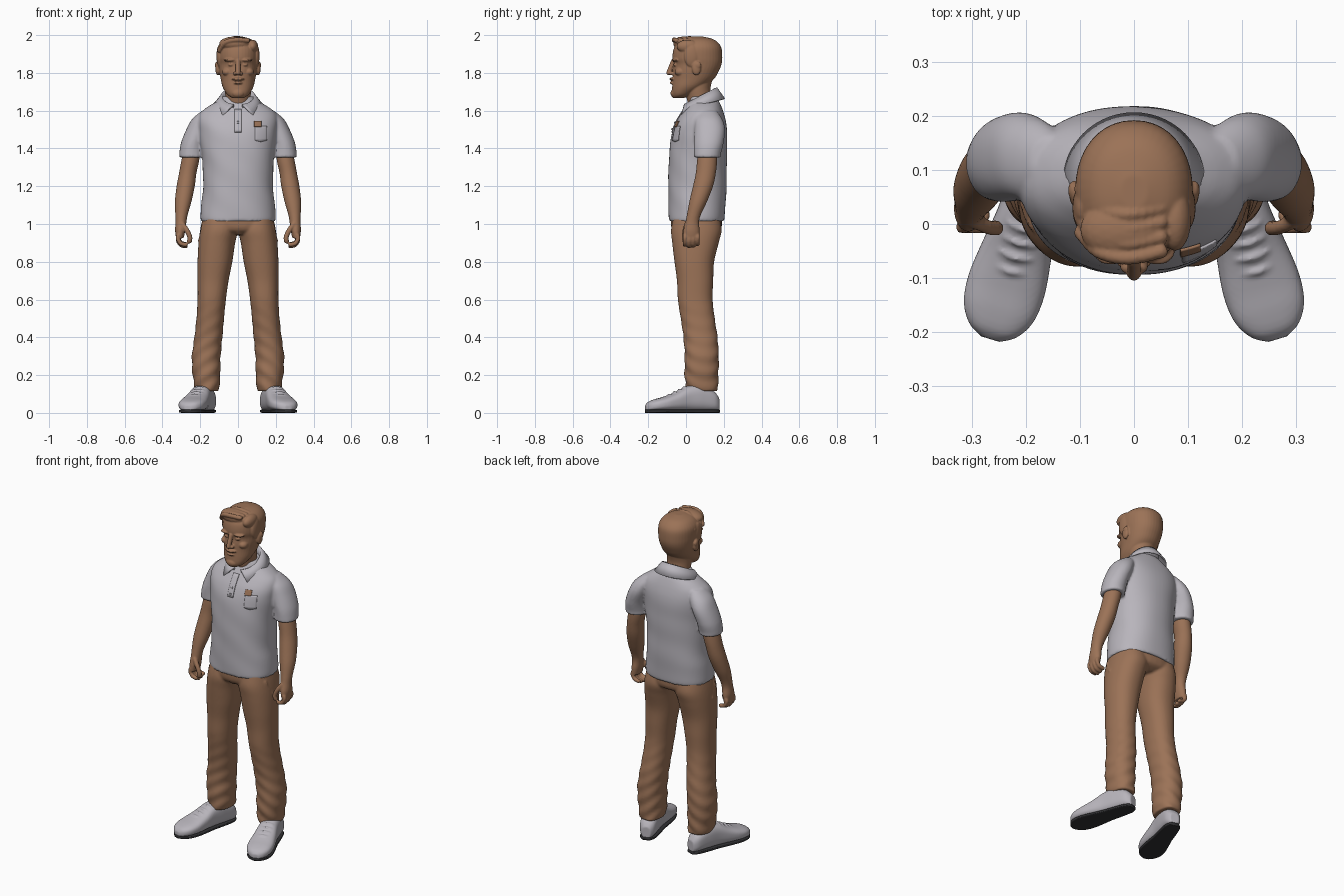
import bpy, bmesh
from math import sin, cos, pi, atan2, radians
from mathutils import Matrix, Vector

cube = bpy.data.objects.get("Cube")
if cube:
    bpy.data.objects.remove(cube)


def material(name, color):
    mat = bpy.data.materials.new(name)
    mat.use_nodes = True
    mat.diffuse_color = (*color, 1)
    node = mat.node_tree.nodes["Principled BSDF"]
    node.inputs["Base Color"].default_value = (*color, 1)
    node.inputs["Roughness"].default_value = 0.8
    return mat


BROWN = material("warm brown", (0.33, 0.17, 0.095))
GREY = material("light grey", (0.48, 0.46, 0.50))
DARK = material("dark sole", (0.03, 0.03, 0.033))


def spline(p, q, r, s, t):
    """Catmull-Rom blend between q and r."""
    return tuple(0.5 * (2 * b + (c - a) * t + (2 * a - 5 * b + 4 * c - d) * t * t
                        + (3 * b - a - 3 * c + d) * t ** 3)
                 for a, b, c, d in zip(p, q, r, s))


def resample(rings, steps=6):
    out = []
    for i in range(len(rings) - 1):
        four = [rings[max(0, min(len(rings) - 1, i + k))] for k in (-1, 0, 1, 2)]
        out += [spline(*four, j / steps) for j in range(steps)]
    return out + [rings[-1]]


def loft(bm, rings, side=1, power=2.0, fold=None, matrix=Matrix(), count=40):
    """Skin closed oval rings given as (height, centre x, centre y, radius x, radius y)."""
    loops = []
    for z, cx, cy, rx, ry in resample(rings):
        loop = []
        for k in range(count):
            a = 2 * pi * k / count
            c, s = cos(a), sin(a)
            f = fold(z, a) if fold else 1
            x = cx + rx * f * abs(c) ** (2 / power) * (1 if c > 0 else -1)
            y = cy + ry * f * abs(s) ** (2 / power) * (1 if s > 0 else -1)
            p = matrix @ Vector((x, y, z))
            loop.append(bm.verts.new((p.x * side, p.y, p.z)))
        loops.append(loop)
    for low, high in zip(loops, loops[1:]):
        for k in range(count):
            n = (k + 1) % count
            bm.faces.new((low[k], low[n], high[n], high[k]))
    bm.faces.new(loops[0][::-1])
    bm.faces.new(loops[-1])


def blob(bm, centre, radii, side=1):
    place = Matrix.Translation((centre[0] * side, *centre[1:])) @ Matrix.Diagonal((*radii, 1))
    bmesh.ops.create_icosphere(bm, subdivisions=3, radius=1, matrix=place)


def chain(bm, points, radius, side=1):
    """A rounded tube made of overlapping balls along a path."""
    for p in resample(points, 5):
        blob(bm, p, (radius,) * 3, side)


def finish(name, bm, mat, voxel=None, smooth=2):
    bmesh.ops.recalc_face_normals(bm, faces=bm.faces)
    mesh = bpy.data.meshes.new(name)
    for face in bm.faces:
        face.smooth = True
    bm.to_mesh(mesh)
    bm.free()
    mesh.materials.append(mat)
    obj = bpy.data.objects.new(name, mesh)
    bpy.context.collection.objects.link(obj)
    if voxel:
        fuse = obj.modifiers.new("fuse", "REMESH")
        fuse.mode = "VOXEL"
        fuse.voxel_size = voxel
        fuse.use_smooth_shade = True
        soften = obj.modifiers.new("soften", "SMOOTH")
        soften.factor = 0.5
        soften.iterations = smooth
    return obj


def centred(rows):
    return [(z, 0, cy, rx, ry) for z, rx, cy, ry in rows]


# Head: neck, skull, face features and hair fused together
bm = bmesh.new()
loft(bm, centred([(1.56, .062, .08, .055), (1.66, .066, .07, .065), (1.72, .07, .06, .07),
                  (1.78, .07, .07, .075)]))
loft(bm, centred([(1.667, .028, -.04, .028), (1.68, .052, -.026, .046), (1.70, .068, -.01, .065),
                  (1.73, .083, .015, .088), (1.77, .092, .04, .11), (1.81, .10, .053, .121),
                  (1.845, .104, .062, .126), (1.88, .108, .06, .132), (1.93, .107, .062, .126),
                  (1.96, .092, .065, .105), (1.98, .066, .065, .075), (1.992, .025, .06, .03)]),
     power=2.15)
chain(bm, [(0, -.068, 1.86), (0, -.082, 1.825), (0, -.092, 1.80)], .013)
blob(bm, (0, -.068, 1.768), (.034, .02, .009))
blob(bm, (0, -.07, 1.747), (.024, .017, .008))
blob(bm, (0, -.06, 1.692), (.034, .022, .024))
for side in (1, -1):
    blob(bm, (.015, -.077, 1.797), (.011, .014, .01), side)
    blob(bm, (.042, -.052, 1.868), (.034, .024, .009), side)
    blob(bm, (.037, -.055, 1.843), (.015, .012, .008), side)
    blob(bm, (.058, -.03, 1.805), (.026, .03, .022), side)
    blob(bm, (.107, .055, 1.825), (.013, .024, .038), side)
    blob(bm, (.112, .062, 1.84), (.010, .018, .02), side)
    blob(bm, (.098, .03, 1.89), (.016, .04, .06), side)
blob(bm, (-.015, -.01, 1.955), (.085, .058, .038))
blob(bm, (.076, .01, 1.94), (.03, .06, .036))
for k in range(4):
    y = .03 - k * .027
    chain(bm, [(.05, y, 1.972), (-.01, y - .012, 1.984 - k * .003), (-.065, y, 1.962),
               (-.098, y + .035, 1.92)], .013)
finish("head", bm, BROWN, .004)

# Arms with curled fingers and thumb
for side, label in ((1, "left"), (-1, "right")):
    bm = bmesh.new()
    loft(bm, [(1.45, .235, .118, .04, .046), (1.34, .252, .112, .047, .053),
              (1.27, .266, .105, .046, .053), (1.20, .277, .09, .048, .053),
              (1.12, .29, .065, .044, .047), (1.05, .299, .042, .033, .037),
              (1.01, .302, .033, .029, .036), (.965, .306, .029, .027, .043),
              (.925, .308, .028, .02, .042)], side)
    for k in range(4):
        y = -.006 + k * .0225
        drop = .008 * abs(k - 1.3)
        chain(bm, [(.314, y, .94), (.318, y, .912 + drop), (.303, y, .887 + drop),
                   (.277, y, .88 + drop)], .0115, side)
    chain(bm, [(.295, .005, 1.0), (.27, -.006, .965), (.255, -.008, .93), (.257, -.006, .91)],
          .0135, side)
    finish(label + "_arm", bm, BROWN, .005)


# Trousers: two creased legs fused with the hips
def crease(z, a):
    return 1 + .09 * max(0, .62 - z) * sin(75 * z + 2.5 * sin(a + 1) + 2 * cos(a))


bm = bmesh.new()
for side in (1, -1):
    loft(bm, [(1.04, .095, .055, .09, .12), (.97, .10, .055, .10, .134), (.90, .112, .05, .097, .123),
              (.80, .122, .044, .092, .105), (.70, .132, .048, .082, .096),
              (.60, .139, .049, .075, .092), (.50, .147, .062, .073, .09), (.40, .157, .077, .074, .09),
              (.30, .168, .083, .076, .09), (.20, .167, .082, .073, .089),
              (.115, .163, .085, .062, .084)], side, 2.2, crease)
    chain(bm, [(.19, -.005, .99), (.197, .01, .95), (.207, .04, .91)], .006, side)
loft(bm, centred([(1.10, .17, .055, .125), (1.02, .19, .055, .135), (.97, .185, .055, .128),
                  (.945, .12, .05, .09)]), power=2.3)
chain(bm, [(0, -.072, 1.02), (.004, -.07, .98), (0, -.045, .95)], .008)
finish("trousers", bm, BROWN, .007)


# Polo shirt: body and sleeves
def drape(z, a):
    return 1 + .012 * sin(3 * a + 14 * z) * sin(22 * z + 2 * cos(a))


bm = bmesh.new()
loft(bm, centred([(1.015, .198, .056, .145), (1.04, .20, .057, .148), (1.12, .193, .059, .152),
                  (1.20, .185, .06, .154), (1.30, .186, .061, .154), (1.40, .195, .065, .152),
                  (1.48, .205, .071, .146), (1.54, .212, .079, .132), (1.585, .20, .088, .113),
                  (1.62, .16, .094, .095), (1.65, .11, .095, .08), (1.675, .08, .088, .07)]),
     power=2.25, fold=drape, count=64)
for side in (1, -1):
    loft(bm, [(1.352, .246, .112, .064, .071), (1.375, .246, .113, .064, .072),
              (1.43, .238, .12, .063, .079), (1.50, .212, .125, .062, .081),
              (1.555, .185, .12, .058, .072), (1.60, .15, .112, .04, .05)], side, 2.1, drape)
shirt = finish("polo_shirt", bm, GREY, .007)

# Folded collar, open at the throat, with pointed tips
bm = bmesh.new()
columns = []
for k in range(45):
    a = radians(-164 + k * 328 / 44)
    b = a * .87
    tip = max(0, abs(a) - 2.1) * .04
    stand = (.083 * sin(a), .075 + .082 * cos(a), 1.672 + .045 * cos(a))
    crest = (.089 * sin(a), .075 + .088 * cos(a), 1.674 + .045 * cos(a))
    edge = (.128 * sin(b), .078 + .125 * cos(b), 1.63 + .032 * cos(b) - tip)
    inside = (.08 * sin(a), .077 + .075 * cos(a), 1.62 + .03 * cos(a))
    columns.append([bm.verts.new(p) for p in (inside, stand, crest, edge)])
for left, right in zip(columns, columns[1:]):
    for j in range(3):
        bm.faces.new((left[j], right[j], right[j + 1], left[j + 1]))
collar = finish("collar", bm, GREY)
thick = collar.modifiers.new("thickness", "SOLIDIFY")
thick.thickness = .009
thick.offset = 0


# Thin panels laid onto the chest
def panel(name, x, z, width, height, mat, lift, point=0):
    bm = bmesh.new()
    bmesh.ops.create_grid(bm, x_segments=8, y_segments=8, size=.5)
    for v in bm.verts:
        dip = point * (1 - 2 * abs(v.co.x)) if v.co.y < -.49 else 0
        v.co = (x + v.co.x * width, -.3, z + v.co.y * height - dip)
    obj = finish(name, bm, mat)
    wrap = obj.modifiers.new("lay on", "SHRINKWRAP")
    wrap.target = shirt
    wrap.wrap_method = "PROJECT"
    wrap.use_project_y = True
    wrap.use_positive_direction = True
    wrap.wrap_mode = "ABOVE_SURFACE"
    wrap.offset = lift
    body = obj.modifiers.new("thickness", "SOLIDIFY")
    body.thickness = .005
    body.offset = 0


panel("placket", 0, 1.545, .036, .12, GREY, .002)
panel("chest_pocket", .12, 1.48, .062, .075, GREY, .002, .008)
panel("pocket_patch", .103, 1.528, .036, .03, BROWN, .005)
for k in range(2):
    panel("placket_button", 0, 1.535 - k * .035, .01, .01, GREY, .007)

# Shoes, toes turned outwards, each with laces and a dark sole
heel, toe = Vector((.15, .172, 0)), Vector((.266, -.214, 0))
along = (toe - heel).normalized()
across = Vector((-along.y, along.x, 0))
frame = Matrix((across, (0, 0, 1), along)).transposed().to_4x4()
frame.translation = heel
shape = [(0, .026, .08), (.03, .045, .115), (.10, .053, .15), (.17, .057, .142), (.24, .067, .108),
         (.30, .073, .086), (.35, .067, .072), (.385, .046, .058), (.402, .018, .04)]
for side, label in ((1, "left"), (-1, "right")):
    bm = bmesh.new()
    loft(bm, [(s, 0, h / 2 + .005, w, h / 2 - .005) for s, w, h in shape], side, 2.7, matrix=frame)
    for k in range(4):
        s, h = .185 + k * .027, .136 - k * .013
        chain(bm, [tuple(frame @ Vector(p)) for p in
                   ((-.028, h - .006, s), (0, h, s + .006), (.028, h - .006, s))], .006, side)
    finish(label + "_shoe", bm, GREY, .005)
    bm = bmesh.new()
    loft(bm, [(s, 0, .009, w * .96, .009) for s, w, h in shape], side, 5, matrix=frame)
    finish(label + "_sole", bm, DARK)
